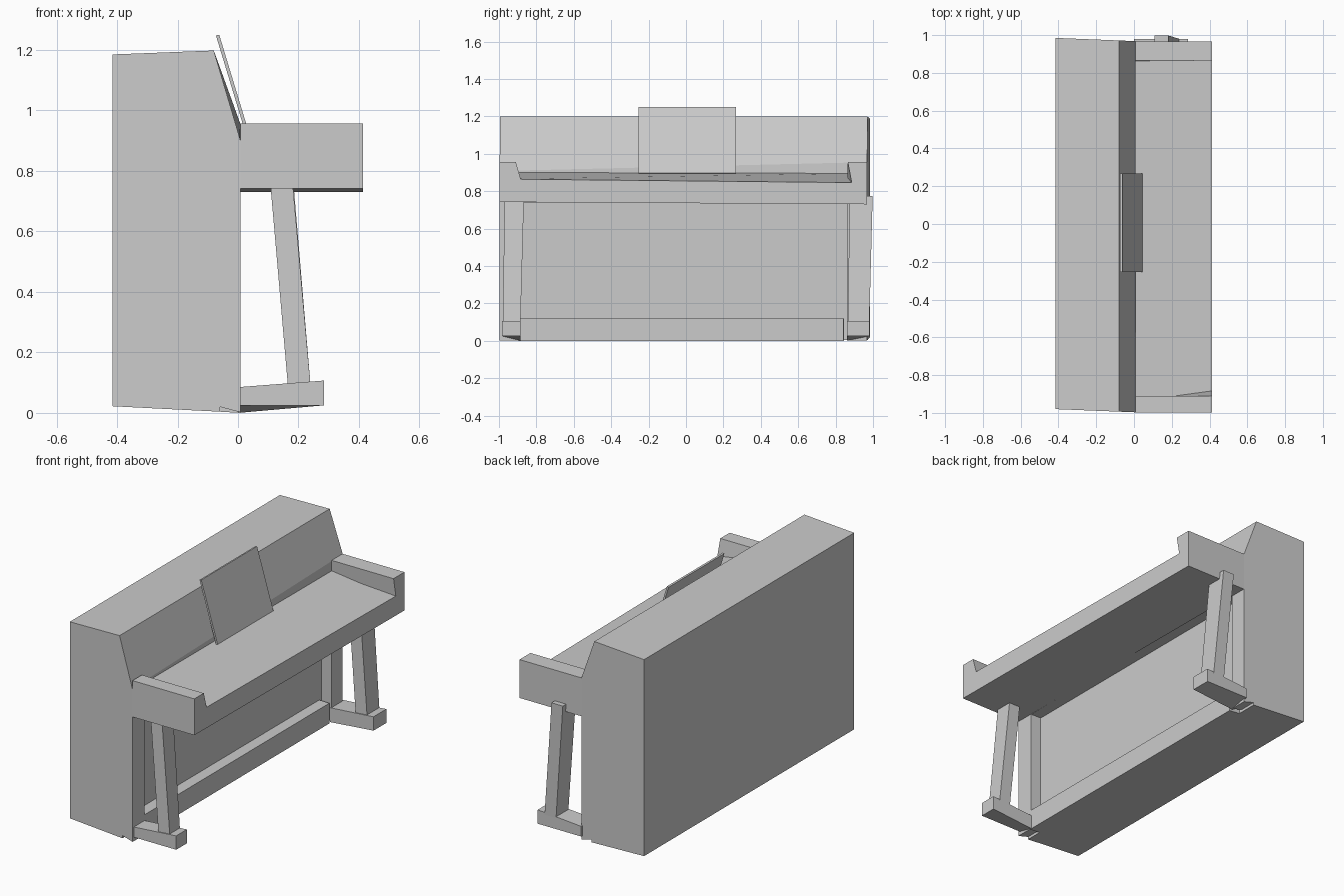
import bpy, bmesh


def loft(name, a, b):
    """Solid between two matching outlines of 3D points."""
    bm = bmesh.new()
    va = [bm.verts.new(p) for p in a]
    vb = [bm.verts.new(p) for p in b]
    n = len(a)
    bm.faces.new(va)
    bm.faces.new(vb[::-1])
    for i in range(n):
        j = (i + 1) % n
        bm.faces.new((va[i], vb[i], vb[j], va[j]))
    bmesh.ops.recalc_face_normals(bm, faces=bm.faces)
    me = bpy.data.meshes.new(name)
    bm.to_mesh(me)
    bm.free()
    ob = bpy.data.objects.new(name, me)
    bpy.context.collection.objects.link(ob)
    return ob


def skew(x, y):
    """The whole case is turned very slightly about z."""
    return y - 0.04 * (x + 0.415)


def slab(name, profile, y0, y1):
    """Side profile in x,z run along the length of the piano."""
    return loft(name, [(x, skew(x, y0), z) for x, z in profile],
                [(x, skew(x, y1), z) for x, z in profile])


def rect(x0, x1, y0, y1, z):
    return [(x0, y0, z), (x1, y0, z), (x1, y1, z), (x0, y1, z)]


# Upright case; the left end slopes down further than the right
case = [(-.415, .022), (-.06, .004), (-.06, .74), (.008, .74), (.008, .9),
        (.008, .955), (-.08, 1.198), (-.415, 1.185)]
left = case[:5] + [(.006, .908)] + case[6:]
loft("case", [(x, skew(x, -.98), z) for x, z in left],
     [(x, skew(x, .985), z) for x, z in case])

# Frame around the recessed lower panel
slab("bottom_rail", [(-.06, .004), (.008, 0), (.008, .12), (-.06, .12)], -.88, .86)
for side, y0, y1 in (("left", -.98, -.87), ("right", .88, .985)):
    slab(side + "_post", [(-.06, .02), (.008, .002), (.008, .74), (-.06, .74)], y0, y1)

# Key bed with its gently sloping top
loft("key_bed",
     [(.008, -.998, .742), (.413, -.998, .742), (.413, -.998, .865), (.008, -.998, .9)],
     [(.008, .967, .73), (.413, .967, .73), (.413, .967, .845), (.008, .967, .895)])

# Cheek blocks at both ends of the keys
loft("left_cheek",
     [(.008, -.998, .80), (.008, -.91, .80), (.008, -.91, .957), (.008, -.998, .957)],
     [(.413, -.998, .80), (.413, -.865, .80), (.413, -.87, .865),
      (.413, -.91, .957)][:4] and
     [(.413, -.998, .80), (.413, -.865, .80), (.413, -.91, .957), (.413, -.998, .957)])
loft("right_cheek",
     [(.008, .967, .80), (.008, .862, .80), (.008, .865, .957), (.008, .967, .957)],
     [(.413, .967, .80), (.413, .895, .80), (.413, .865, .957), (.413, .967, .957)])

# Feet and slanted legs
for side, s, outer, inner in (("left", 0, -.985, -.885), ("right", .015, .98, .86)):
    loft(side + "_foot",
         [(0, outer, .025), (0, inner, 0), (0, inner, .085), (0, outer, .085)],
         [(.285, outer, .025), (.285, inner, .025), (.285, inner, .107), (.285, outer, .107)])
    loft(side + "_leg",
         rect(.165, .24, min(outer, inner) + .005, max(outer, inner), .09),
         rect(.108, .182, min(outer, inner) + .015, max(outer, inner) + .018, .775 if s else .745))

# Music desk leaning on the case
loft("music_desk", [(.034, -.255, .895), (.045, -.255, .897), (-.062, -.255, 1.25), (-.073, -.255, 1.248)],
     [(.034, .267, .895), (.045, .267, .897), (-.062, .267, 1.25), (-.073, .267, 1.248)])
